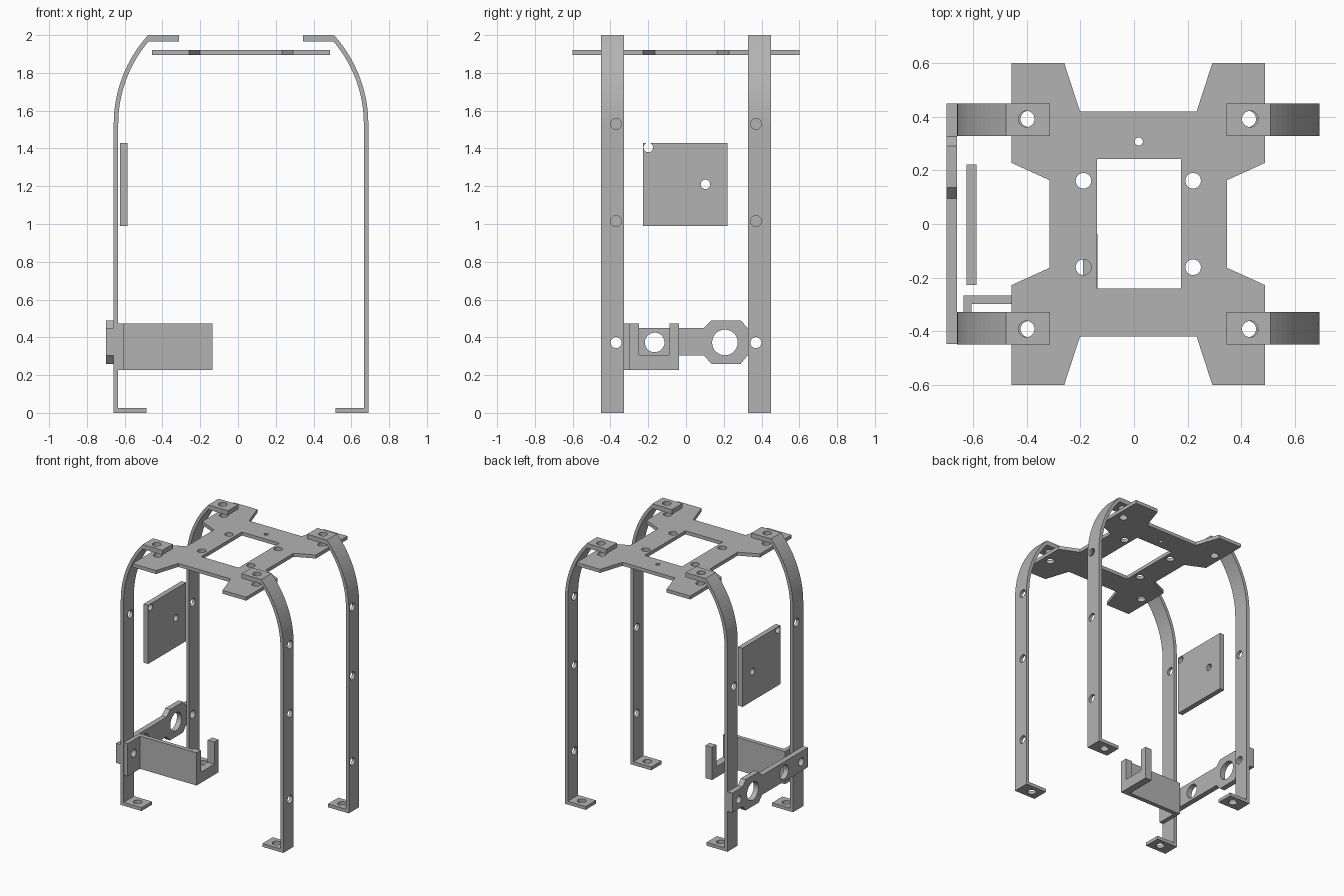
import bpy, bmesh, math
from mathutils import Matrix

if "Cube" in bpy.data.objects:
    bpy.data.objects.remove(bpy.data.objects["Cube"])

CX = 0.016  # mirror plane of the frame and plate
metal = bpy.data.materials.new("grey_metal")
metal.diffuse_color = (0.45, 0.45, 0.45, 1)
metal.use_nodes = True
metal.node_tree.nodes["Principled BSDF"].inputs["Base Color"].default_value = metal.diffuse_color


def finish(name, bm):
    bmesh.ops.recalc_face_normals(bm, faces=bm.faces)
    me = bpy.data.meshes.new(name)
    bm.to_mesh(me)
    bm.free()
    ob = bpy.data.objects.new(name, me)
    bpy.context.collection.objects.link(ob)
    me.materials.append(metal)
    return ob


def prism(name, pts, axis, a, b):
    """Extrude a 2D outline from a to b along an axis."""
    place = {'x': lambda u, v, t: (t, u, v),
             'y': lambda u, v, t: (u, t, v),
             'z': lambda u, v, t: (u, v, t)}[axis]
    bm = bmesh.new()
    lo = [bm.verts.new(place(u, v, a)) for u, v in pts]
    hi = [bm.verts.new(place(u, v, b)) for u, v in pts]
    bm.faces.new(lo)
    bm.faces.new(hi)
    n = len(pts)
    for i in range(n):
        j = (i + 1) % n
        bm.faces.new((lo[i], lo[j], hi[j], hi[i]))
    return finish(name, bm)


def rect(u0, u1, v0, v1):
    return [(u0, v0), (u1, v0), (u1, v1), (u0, v1)]


def boolean(ob, other, op):
    m = ob.modifiers.new(op, 'BOOLEAN')
    m.operation = op
    m.solver = 'EXACT'
    m.object = other
    bpy.context.view_layer.objects.active = ob
    bpy.ops.object.modifier_apply(modifier=m.name)
    bpy.data.objects.remove(other)


def drill(ob, holes):
    """holes: (axis, centre, radius, depth)"""
    bm = bmesh.new()
    for axis, c, r, d in holes:
        rot = Matrix.Rotation(math.pi / 2, 4, 'Y') if axis == 'x' else Matrix()
        bmesh.ops.create_cone(bm, cap_ends=True, segments=28, radius1=r, radius2=r,
                              depth=d, matrix=Matrix.Translation(c) @ rot)
    boolean(ob, finish("cutter", bm), 'DIFFERENCE')


# Legs: foot, upright, arc and top pad in one side profile
R, T, Z0 = 0.698, 0.024, 1.53
XO = -0.658
END = math.asin((2.0 - Z0) / R)
arc = [END * i / 16 for i in range(17)]
END_IN = math.asin((1.965 - Z0) / (R - T))
arc_in = [END_IN * i / 16 for i in range(17)]
outer = [(XO + R - R * math.cos(t), Z0 + R * math.sin(t)) for t in arc]
inner = [(XO + R - (R - T) * math.cos(t), Z0 + (R - T) * math.sin(t)) for t in arc_in]
profile = ([(XO, 0)] + outer + [(-0.312, 2.0), (-0.312, 1.965)] + inner[::-1]
           + [(XO + T, 0.025), (-0.485, 0.025), (-0.485, 0)])

for side, s in (("left", 1), ("right", -1)):
    for end, e in (("front", -1), ("back", 1)):
        fx = lambda x: x if s == 1 else 2 * CX - x
        y = e * 0.388
        leg = prism(f"leg_{side}_{end}", [(fx(u), v) for u, v in profile],
                    'y', y - 0.061, y + 0.061)
        if side == "right":
            heights = (0.372, 1.015, 1.53)
        else:
            heights = (0.372, 1.405 if e < 0 else 1.21)
        hy = e * 0.37
        holes = [('x', (fx(-0.65), hy, z), 0.029, 0.12) for z in heights]
        holes += [('z', (fx(-0.56), y, 0.01), 0.03, 0.1),
                  ('z', (fx(-0.4), e * 0.391, 1.98), 0.03, 0.1)]
        drill(leg, holes)

# Top plate: one quarter outline mirrored to four corners
quarter = [(0.33, 0.163), (0.471, 0.227), (0.471, 0.6), (0.276, 0.6), (0.217, 0.419)]
half = quarter + [(-x, y) for x, y in quarter[::-1]]
outline = half + [(-x, -y) for x, y in half]
plate = prism("top_plate", [(CX + x, y) for x, y in outline], 'z', 1.894, 1.92)
boolean(plate, prism("cutter", rect(-0.137, 0.174, -0.24, 0.242), 'z', 1.8, 2.0), 'DIFFERENCE')
holes = [('z', (0.018, 0.307, 1.907), 0.015, 0.1)]
for sx in (-1, 1):
    for sy in (-1, 1):
        holes.append(('z', (CX + sx * 0.204, sy * 0.161, 1.907), 0.029, 0.1))
        holes.append(('z', (CX + sx * 0.408, sy * 0.391, 1.907), 0.03, 0.1))
drill(plate, holes)

# Square side panel
panel = prism("side_panel", rect(-0.227, 0.221, 0.99, 1.43), 'x', -0.624, -0.586)
drill(panel, [('x', (-0.605, -0.2, 1.405), 0.025, 0.2),
              ('x', (-0.605, 0.103, 1.21), 0.025, 0.2)])

# Cross bar with an eight-sided boss
bar = prism("cross_bar", [(-0.447, 0.303), (0.095, 0.303), (0.135, 0.26), (0.29, 0.26),
                          (0.325, 0.303), (0.449, 0.303), (0.449, 0.45), (0.325, 0.45),
                          (0.29, 0.49), (0.135, 0.49), (0.095, 0.45), (-0.447, 0.45)],
            'x', -0.698, -0.658)
drill(bar, [('x', (-0.68, 0.206, 0.373), 0.068, 0.2),
            ('x', (-0.68, -0.166, 0.373), 0.052, 0.2),
            ('x', (-0.68, -0.37, 0.372), 0.029, 0.2),
            ('x', (-0.68, 0.37, 0.372), 0.029, 0.2)])

# Hook bracket: flange on the leg, long wall and U-shaped end
bracket = prism("hook_bracket", [(-0.634, -0.447), (-0.604, -0.447), (-0.604, -0.298),
                                 (-0.135, -0.298), (-0.135, -0.266), (-0.634, -0.266)],
                'z', 0.227, 0.472)
hook = prism("hook", [(-0.298, 0.227), (-0.037, 0.227), (-0.037, 0.472), (-0.087, 0.472),
                      (-0.087, 0.307), (-0.248, 0.307), (-0.248, 0.472), (-0.298, 0.472)],
             'x', -0.19, -0.135)
boolean(bracket, hook, 'UNION')
drill(bracket, [('x', (-0.62, -0.37, 0.372), 0.029, 0.1)])
